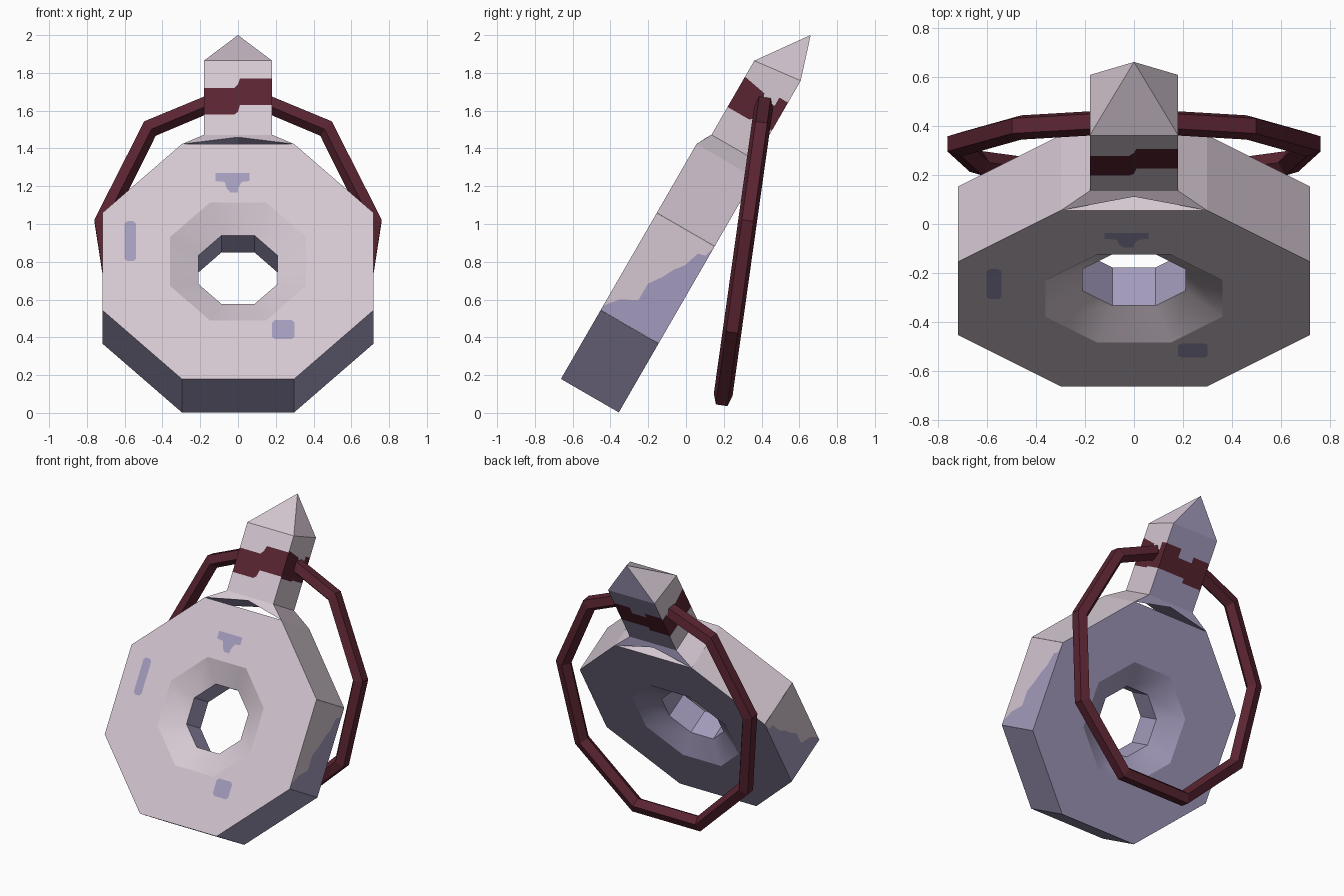
import bpy, bmesh, math
from mathutils import Vector

cube = bpy.data.objects.get("Cube")
if cube:
    bpy.data.objects.remove(cube, do_unlink=True)


def material(name, rgb):
    m = bpy.data.materials.new(name)
    m.use_nodes = True
    m.diffuse_color = (*rgb, 1)
    m.node_tree.nodes["Principled BSDF"].inputs["Base Color"].default_value = (*rgb, 1)
    return m


MATS = [material("pale_pink", (0.66, 0.57, 0.64)),
        material("dusty_purple", (0.37, 0.33, 0.51)),
        material("dark_red", (0.102, 0.018, 0.031))]
PINK, PURPLE, RED = range(3)


def finish(bm, name, tilt, location):
    mesh = bpy.data.meshes.new(name)
    bm.to_mesh(mesh)
    bm.free()
    for m in MATS:
        mesh.materials.append(m)
    ob = bpy.data.objects.new(name, mesh)
    ob.rotation_euler.x = math.radians(tilt)
    ob.location = location
    bpy.context.collection.objects.link(ob)
    return ob


def add_face(bm, points, mat, ref, smooth=False):
    """Polygon whose normal points away from ref."""
    f = bm.faces.new([p if isinstance(p, bmesh.types.BMVert) else bm.verts.new(p) for p in points])
    f.normal_update()
    if f.normal.dot(f.calc_center_median() - Vector(ref)) < 0:
        f.normal_flip()
    f.material_index = mat
    f.smooth = smooth


def stack(bm, place, paths, mats, ref):
    """Fill the areas between successive boundary lines on a flat wall."""
    for low, high, mat in zip(paths, paths[1:], mats):
        add_face(bm, [place(*p) for p in low + high[::-1]], mat, ref)


BODY = (0, -0.15, 0.713)
LEAN = -30
T = 0.177                      # half thickness of the disc
A, S = 0.718, 0.297            # octagon half width and half side

# Octagonal disc with a bevelled hole
bm = bmesh.new()


def octagon(apothem, y):
    r = apothem / math.cos(math.pi / 8)
    return [bm.verts.new((r * math.cos((k + .5) * math.pi / 4), y,
                          r * math.sin((k + .5) * math.pi / 4))) for k in range(8)]


loops = [octagon(*p) for p in ((A, -T), (.36, -T), (.21, -.09), (.21, .09), (.36, T), (A, T))]
loop_mats = [PINK, PINK, PURPLE, PURPLE, PURPLE]
for i in range(6):
    a, b = loops[i], loops[(i + 1) % 6]
    for k in range(8):
        if i == 5 and k in (3, 7):
            continue           # the two upright walls are painted below
        n = (k + 1) % 8
        mid = (a[k].co + a[n].co) / 2
        ref = Vector((mid.x, 0, mid.z)).normalized() * .46
        mat = loop_mats[i] if i < 5 else (PINK if k < 3 else PURPLE)
        add_face(bm, [a[k], a[n], b[n], b[k]], mat, ref, i in (1, 3))

# Upright walls with a ragged colour border
border = [(-T, -.27), (-.12, -.2), (-.03, -.15), (-.03, -.05), (.02, .02),
          (.05, .08), (.09, .13), (.12, .22), (.16, .23), (T, .29)]
for side in (-A, A):
    stack(bm, lambda y, z: (side, y, z),
          [[(-T, -S), (T, -S)], border, [(-T, S), (T, S)]], [PURPLE, PINK], (0, 0, 0))
finish(bm, "disc", LEAN, BODY)

# Painted marks on the front of the disc
bm = bmesh.new()


def patch(x0, x1, z0, z1, c=.015):
    """Rectangle with clipped corners."""
    pts = [(x0 + c, z0), (x1 - c, z0), (x1, z0 + c), (x1, z1 - c),
           (x1 - c, z1), (x0 + c, z1), (x0, z1 - c), (x0, z0 + c)]
    add_face(bm, [(x, -T - .003, z) for x, z in pts], PURPLE, (0, 0, 0))


patch(-.6, -.54, 0, .245)
patch(.18, .3, -.476, -.36)
tee = [(-.12, .49), (-.07, .485), (-.06, .445), (-.04, .42), (0, .42), (0, .445),
       (.02, .485), (.06, .49), (.06, .54), (-.12, .54)]
add_face(bm, [(x, -T - .003, z) for x, z in tee], PURPLE, (0, 0, 0))
finish(bm, "front_marks", LEAN, BODY)

# Neck: splayed foot with a slot, painted post and pointed cap
bm = bmesh.new()
W, D, Z0 = .18, .133, .80
ZF, ZB = 1.253, 1.284          # front and back top edges of the post
TIP = (0, .058, 1.52)
inside = (0, 0, 1)
for s, mat in ((-1, PINK), (1, PURPLE)):
    add_face(bm, [(-S, s * T, A), (0, s * .147, .777), (S, s * T, A),
                  (W, s * D, Z0), (-W, s * D, Z0)], mat, inside)
    add_face(bm, [(s * S, -T, A), (s * S, T, A), (s * W, D, Z0), (s * W, -D, Z0)], PINK, inside)
    add_face(bm, [(s * S, -T, A), (s * S, T, A), (0, .147, .777), (0, -.147, .777)], PURPLE, inside)
    top = ZF if s < 0 else ZB
    add_face(bm, [(-W, s * D, top), (W, s * D, top), TIP], mat, inside)
    add_face(bm, [(s * W, -D, ZF), (s * W, D, ZB), TIP], PINK, inside)

front_low = [(-W, .924), (-.02, .924), (0, .94), (.01, .982), (W, .982)]
front_high = [(-W, 1.085), (-.02, 1.085), (0, 1.11), (.01, 1.143), (W, 1.143)]
stack(bm, lambda x, z: (x, -D, z),
      [[(-W, Z0), (W, Z0)], front_low, front_high, [(-W, ZF), (W, ZF)]],
      [PINK, RED, PINK], inside)
back_low = [(-W, .95), (-.03, .95), (-.03, .98), (W, .98)]
back_high = [(-W, 1.13), (-.05, 1.13), (-.05, 1.09), (.06, 1.09), (.06, 1.15), (W, 1.15)]
stack(bm, lambda x, z: (x, D, z),
      [[(-W, Z0), (W, Z0)], back_low, back_high, [(-W, ZB), (W, ZB)]],
      [PURPLE, RED, PURPLE], inside)
for s, drop in ((1, 0), (-1, .04)):
    low = [(-D, .97 - drop), (0, .97 - drop), (.01, .98 - drop), (D, .98 - drop)]
    high = [(-D, 1.155 - drop), (0, 1.13 - drop), (.01, 1.1 - drop),
            (.08, 1.1 - drop), (.08, 1.15 - drop), (D, 1.15 - drop)]
    stack(bm, lambda y, z: (s * W, y, z),
          [[(-D, Z0), (D, Z0)], low, high, [(-D, ZF), (D, ZB)]],
          [PINK, RED, PINK], inside)
finish(bm, "neck", LEAN, BODY)

# Nine-sided hanging ring with a five-sided section
bm = bmesh.new()
RX, RZ, R = .73, .845, .0525
ring = []
for i in range(9):
    t = math.pi / 2 + i * math.tau / 9
    section = []
    for j in range(5):
        a = math.pi / 5 + j * math.tau / 5
        out = R * math.cos(a)
        section.append(bm.verts.new(((RX + out) * math.cos(t), R * math.sin(a),
                                     (RZ + out) * math.sin(t))))
    ring.append(section)
for i in range(9):
    p, q = ring[i], ring[(i + 1) % 9]
    for j in range(5):
        n = (j + 1) % 5
        bm.faces.new((p[j], p[n], q[n], q[j])).material_index = RED
bmesh.ops.recalc_face_normals(bm, faces=bm.faces)
finish(bm, "hanging_ring", -8, (0, .305, .866))
